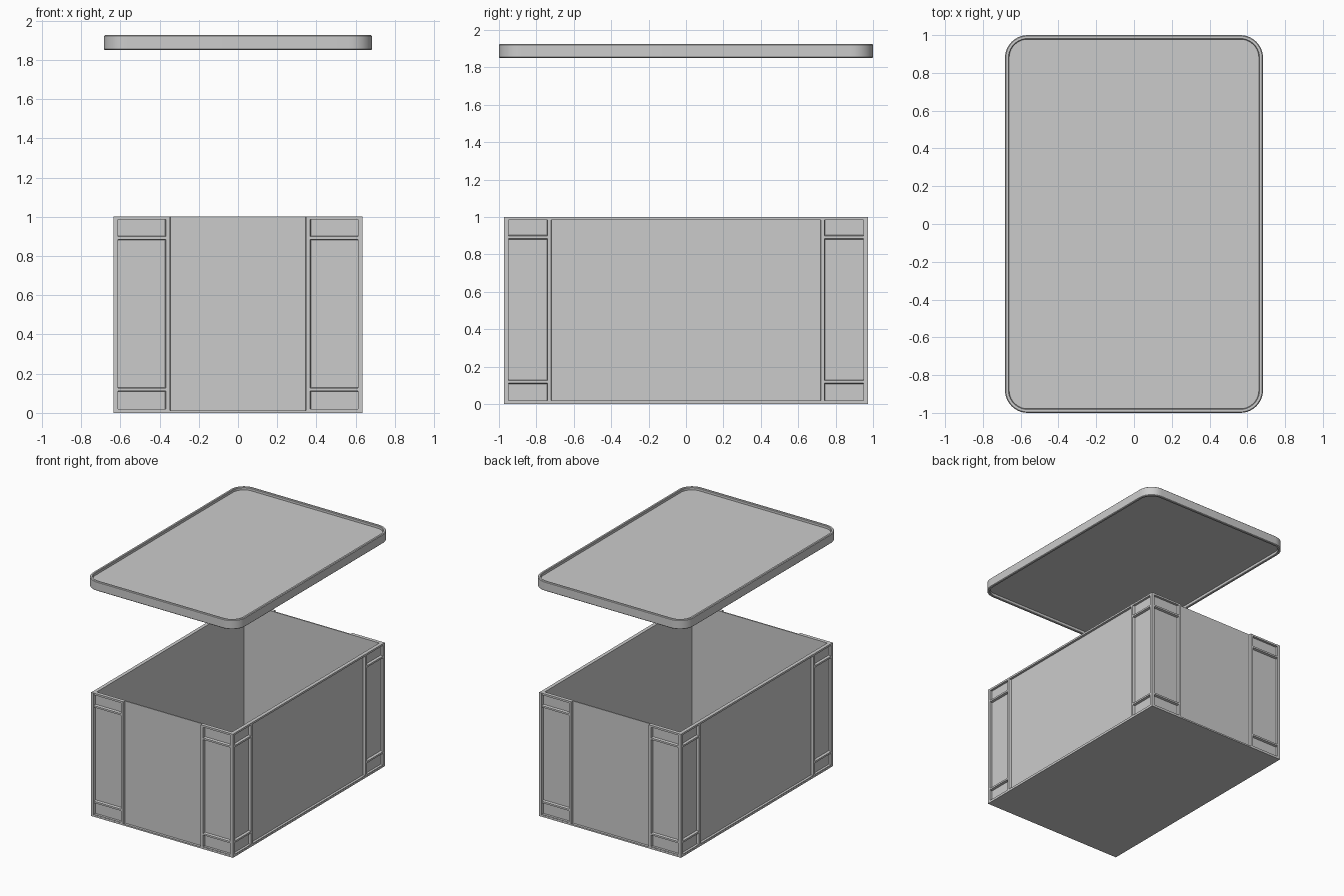
import bpy, bmesh, math

if "Cube" in bpy.data.objects:
    bpy.data.objects.remove(bpy.data.objects["Cube"])

HX, HY = 0.635, 0.972      # outer half sizes of the crate
WX, WY = 0.615, 0.952      # wall faces behind the ribs


def finish(name, bm):
    bmesh.ops.recalc_face_normals(bm, faces=bm.faces[:])
    me = bpy.data.meshes.new(name)
    bm.to_mesh(me)
    bm.free()
    ob = bpy.data.objects.new(name, me)
    bpy.context.collection.objects.link(ob)
    return ob


def block(bm, x, y, z, taper=None):
    """Box from ranges; taper=(depth axis, width axis) narrows the outer face."""
    vs = bmesh.ops.create_cube(bm, size=1)['verts']
    for v in vs:
        side = [1 if c > 0 else 0 for c in v.co]
        v.co = (x[side[0]], y[side[1]], z[side[2]])
        if taper and side[taper[0]]:
            v.co[taper[1]] += -0.005 if side[taper[1]] else 0.005
    return vs


def mirrored(name, bm):
    ob = finish(name, bm)
    m = ob.modifiers.new("Mirror", 'MIRROR')
    m.use_axis = (True, True, False)
    return ob


# Open tub with thin walls
bm = bmesh.new()
block(bm, (-WX, WX), (-WY, WY), (0, 1))
bmesh.ops.delete(bm, geom=[f for f in bm.faces if f.calc_center_median().z > 0.9],
                 context='FACES_ONLY')
tub = finish("crate_tub", bm)
sol = tub.modifiers.new("Walls", 'SOLIDIFY')
sol.thickness = 0.014
sol.offset = -1

# Base plate
bm = bmesh.new()
block(bm, (-HX, HX), (-HY, HY), (0, 0.012))
finish("base_plate", bm)

# Corner posts
bm = bmesh.new()
block(bm, (WX - 0.004, HX), (WY - 0.004, HY), (0, 1))
mirrored("corner_posts", bm)

# Crossbars around the corner panels
bars = [(0.107, 0.131), (0.88, 0.904)]
rims = [(0, 0.02), (0.985, 1)]

# Ribs on the front and back
bm = bmesh.new()
block(bm, (0.342, 0.372), (WY - 0.005, HY), (0, 1), (1, 0))
for z in bars:
    block(bm, (0.36, HX - 0.01), (WY - 0.005, HY - 0.001), z, (1, 2))
for z in rims:
    block(bm, (0.36, HX - 0.01), (WY - 0.005, HY - 0.001), z)
mirrored("end_ribs", bm)

# Ribs and full length rails on the long sides
bm = bmesh.new()
block(bm, (WX - 0.005, HX), (0.717, 0.745), (0, 1), (0, 1))
for z in bars:
    block(bm, (WX - 0.005, HX - 0.001), (0.735, HY - 0.01), z, (0, 2))
for z in rims:
    block(bm, (WX - 0.005, HX - 0.001), (-0.001, HY - 0.01), z)
mirrored("side_ribs", bm)


def rounded(hx, hy, r, n=10):
    pts = []
    for k, (sx, sy) in enumerate([(1, 1), (-1, 1), (-1, -1), (1, -1)]):
        for i in range(n + 1):
            a = math.pi / 2 * (k + i / n)
            pts.append((sx * (hx - r) + r * math.cos(a), sy * (hy - r) + r * math.sin(a)))
    return pts


# Floating lid: rim raised above and below a flat panel
# Each profile point is (inset from the edge, height)
profile = [(0.022, 1.874), (0.022, 1.854), (0.018, 1.85), (0.005, 1.85), (0, 1.855),
           (0, 1.921), (0.005, 1.926), (0.018, 1.926), (0.022, 1.922), (0.022, 1.904)]
bm = bmesh.new()
rings = [[bm.verts.new((x, y, z)) for x, y in rounded(0.683 - d, 1 - d, 0.12 - d)]
         for d, z in profile]
for a, b in zip(rings, rings[1:]):
    for i in range(len(a)):
        j = (i + 1) % len(a)
        bm.faces.new((a[i], a[j], b[j], b[i]))
bm.faces.new(rings[0])
bm.faces.new(rings[-1])
lid = finish("lid", bm)
bpy.context.view_layer.objects.active = lid
lid.select_set(True)
bpy.ops.object.shade_smooth_by_angle(angle=math.radians(30))
